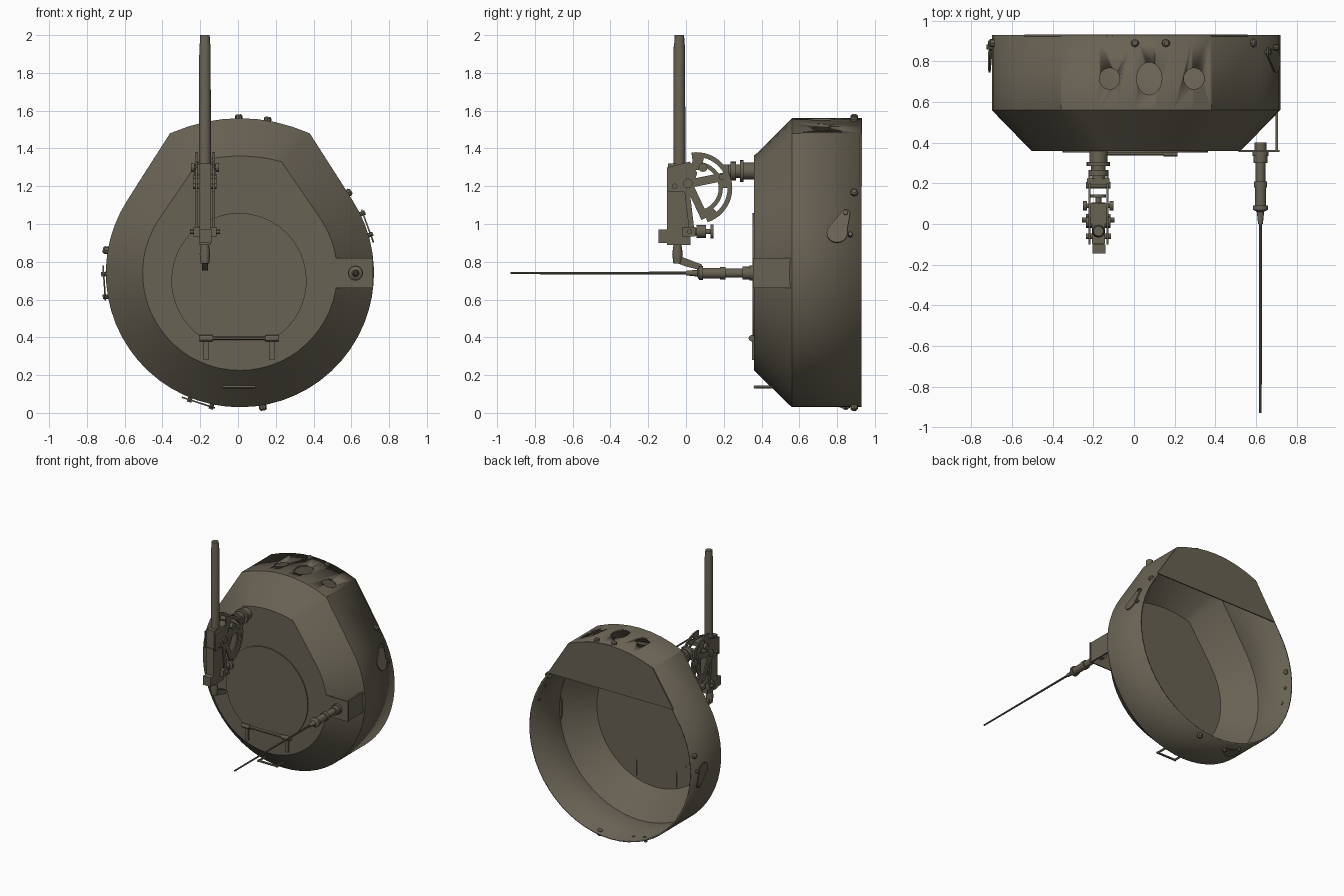
import bpy, bmesh, math
from mathutils import Vector, Matrix

if "Cube" in bpy.data.objects:
    bpy.data.objects.remove(bpy.data.objects["Cube"])

paint = bpy.data.materials.new("olive_drab")
paint.use_nodes = True
paint.diffuse_color = (0.14, 0.122, 0.088, 1)
bsdf = paint.node_tree.nodes["Principled BSDF"]
bsdf.inputs["Base Color"].default_value = paint.diffuse_color
bsdf.inputs["Roughness"].default_value = 0.8

CX, CZ, MX = 0.01, 0.74, -0.175   # shell axis, gun mount x


def finish(name, bm):
    bmesh.ops.recalc_face_normals(bm, faces=bm.faces)
    me = bpy.data.meshes.new(name)
    bm.to_mesh(me)
    bm.free()
    me.materials.append(paint)
    me.shade_smooth()
    me.set_sharp_from_angle(angle=math.radians(30))
    ob = bpy.data.objects.new(name, me)
    bpy.context.collection.objects.link(ob)
    return ob


def loft(name, rings, caps=True):
    """Skin a list of equal-length point rings."""
    bm = bmesh.new()
    rows = [[bm.verts.new(p) for p in ring] for ring in rings]
    n = len(rows[0])
    for a, b in zip(rows, rows[1:]):
        for i in range(n):
            j = (i + 1) % n
            bm.faces.new((a[i], a[j], b[j], b[i]))
    bm.faces.new(rows[0])
    if caps:
        bm.faces.new(rows[-1])
    return finish(name, bm)


def prism(name, pts, axis, lo, hi):
    """Extrude an outline: (x, z) along y, or (y, z) along x."""
    place = (lambda p, d: (p[0], d, p[1])) if axis == "y" else (lambda p, d: (d, p[0], p[1]))
    return loft(name, [[place(p, d) for p in pts] for d in (lo, hi)])


def box(name, x, y, z):
    return prism(name, [(x[0], z[0]), (x[1], z[0]), (x[1], z[1]), (x[0], z[1])], "y", *y)


def lathe(name, profile, origin, axis, sides=20):
    """Turn (distance, radius) pairs about an axis."""
    q = Vector(axis).to_track_quat("Z", "Y")
    o = Vector(origin)
    return loft(name, [[o + q @ Vector((r * math.cos(k * math.tau / sides),
                                        r * math.sin(k * math.tau / sides), d))
                        for k in range(sides)] for d, r in profile])


def rod(name, a, b, r, sides=12):
    d = Vector(b) - Vector(a)
    return lathe(name, [(0, r), (d.length, r)], a, d, sides)


def arc(cx, cz, r, a0, a1, n):
    return [(cx + r * math.cos(math.radians(a0 + (a1 - a0) * i / n)),
             cz + r * math.sin(math.radians(a0 + (a1 - a0) * i / n))) for i in range(n + 1)]


def outline(r, half, top, sag):
    """Round bottom, straight shoulders, gently bowed top."""
    crown = [(CX + half * u, top + sag * (1 - u * u)) for u in [-1 + i / 4 for i in range(9)]]
    return arc(CX, CZ, r, 33, -213, 40) + crown


# Shell: thin wall, open at the back
outer, inner = outline(0.71, 0.37, 1.48, 0.08), outline(0.515, 0.22, 1.33, 0.03)
rings = [[(x, y, z) for x, z in o] for o, y in ((inner, 0.36), (outer, 0.56), (outer, 0.93))]
shell = loft("shell", rings, caps=False)
solid = shell.modifiers.new("wall", "SOLIDIFY")
solid.thickness, solid.offset = 0.012, -1
bpy.context.view_layer.objects.active = shell
bpy.ops.object.modifier_apply(modifier="wall")

# Roof ports cut through the wall
for x, rx, ry in ((-0.12, 0.05, 0.052), (0.075, 0.062, 0.08), (0.295, 0.05, 0.052)):
    cutter = lathe("port_cutter", [(0, 1), (0.3, 1)], (0, 0, 0), (0, 0, 1), 28)
    cutter.data.transform(Matrix.Translation((x, 0.715, 1.42)) @ Matrix.Diagonal((rx, ry, 1, 1)))
    cutter.hide_render = True
    cut = shell.modifiers.new("port", "BOOLEAN")
    cut.operation, cut.solver, cut.object = "DIFFERENCE", "EXACT", cutter
    bpy.ops.object.modifier_apply(modifier="port")
    bpy.data.objects.remove(cutter)

# Upper back plate
sill = 1.2
edge = CX + 0.37 + (1.48 - sill) * 0.64
prism("back_plate", outer[-9:] + [(edge, sill), (2 * CX - edge, sill)], "y", 0.922, 0.931)

# Round hatch with a flat lower edge, hinge bar and straps
prism("hatch", arc(0.005, 0.70, 0.358, -57, 237, 40), "y", 0.352, 0.377)
rod("hinge_bar", (-0.2, 0.348, 0.395), (0.2, 0.348, 0.395), 0.01)
for x in (-0.17, 0.18):
    box("hinge_strap", (x - 0.013, x + 0.013), (0.35, 0.378), (0.28, 0.41))
    rod("hinge_knuckle", (x - 0.035, 0.348, 0.395), (x + 0.035, 0.348, 0.395), 0.017)

# Lower step handle
for x in (-0.075, 0.085):
    rod("step_leg", (x, 0.36, 0.138), (x, 0.46, 0.138), 0.008)
rod("step_bar", (-0.083, 0.366, 0.138), (0.093, 0.366, 0.138), 0.008)

# Aerial bracket and whip aerial
box("bracket_front", (0.515, 0.715), (0.355, 0.364), (0.66, 0.82))
box("bracket_side", (0.695, 0.708), (0.36, 0.57), (0.66, 0.82))
lathe("aerial_base", [(-0.04, 0.03), (0, 0.03), (0, 0.04), (0.025, 0.04), (0.025, 0.034),
                      (0.06, 0.034), (0.06, 0.024), (0.15, 0.024), (0.15, 0.033), (0.18, 0.033),
                      (0.18, 0.028), (0.27, 0.028), (0.27, 0.037), (0.29, 0.037), (0.3, 0.018),
                      (0.36, 0.012)], (0.622, 0.36, 0.74), (0, -1, 0))
lathe("aerial_whip", [(0, 0.008), (0.93, 0.006)], (0.622, 0, 0.74), (0, -1, 0), 10)

# Rim bolts
for x, z in ((0.005, 1.555), (0.155, 1.542), (0.578, 1.16), (0.13, 0.038), (-0.69, 0.86)):
    lathe("rim_bolt", [(-0.02, 0.02), (0.018, 0.02), (0.026, 0.012)],
          (x, 0.89, z), (x - CX, 0, z - CZ), 8)

# Teardrop cover flaps around the wall
for angle in (20, 184, 252):
    drop = arc(0.8, -0.035, 0.055, 150, 375, 16) + arc(0.845, 0.07, 0.025, 15, 150, 8)
    turn = Matrix.Translation((CX, 0, CZ)) @ Matrix.Rotation(math.radians(-angle), 4, "Y")
    parts = [prism("teardrop_flap", drop, "x", 0.716, 0.724)]
    for y, z in ((0.845, 0.075), (0.87, -0.045)):
        parts.append(rod("flap_pin", (0.69, y, z), (0.733, y, z), 0.012, 8))
    for p in parts:
        p.data.transform(turn)

# Gun mount: socket joining the shell
lathe("mount_socket", [(0, 0.045), (0.06, 0.045), (0.06, 0.058), (0.08, 0.058), (0.08, 0.036),
                       (0.1, 0.036), (0.1, 0.05), (0.13, 0.05), (0.13, 0.035), (0.17, 0.035)],
      (MX, 0.365, 1.28), (0, -1, 0))
box("socket_yoke", (MX - 0.055, MX + 0.055), (0.195, 0.225), (1.235, 1.315))

# Barrel and receiver
lathe("barrel", [(0, 0.032), (0.62, 0.03), (0.64, 0.027), (0.68, 0.025)],
      (MX, -0.035, 1.32), (0, 0, 1), 24)
box("receiver", (MX - 0.03, MX + 0.03), (-0.1, 0.025), (0.89, 1.18))
box("receiver_top", (MX - 0.032, MX + 0.032), (-0.095, 0.01), (1.18, 1.32))
box("rear_block", (MX - 0.03, MX + 0.035), (-0.145, -0.1), (0.9, 0.97))
lathe("grip_neck", [(0, 0.022), (0.05, 0.028), (0.11, 0.02)], (MX, -0.045, 0.79), (0, 0, 1))
prism("trigger_lever", [(-0.04, 0.79), (0.0, 0.775), (0.08, 0.755), (0.085, 0.785), (-0.02, 0.825)],
      "x", MX - 0.015, MX + 0.015)

# Side plates and elevation sectors, mirrored on both sides of the gun
for s in (-1, 1):
    x0, x1 = MX + s * 0.04, MX + s * 0.05

    def plate(name, pts):
        prism(name, pts, "x", x0, x1)

    def spoke(a, b, w):
        d = (Vector(b) - Vector(a)).normalized() * w
        n = Vector((-d.y, d.x))
        plate("sector_spoke", [Vector(a) + n, Vector(b) + n, Vector(b) - n, Vector(a) - n])

    plate("cradle_plate", [(-0.1, 1.17), (0.025, 1.17), (0.06, 1.27), (0.02, 1.33), (-0.1, 1.3)])
    for r0, r1 in ((0.165, 0.19), (0.118, 0.14)):
        plate("sector_band", arc(0.055, 1.19, r1, -72, 98, 24) + arc(0.055, 1.19, r0, 98, -72, 24))
    for a0 in (-72, 0, 76):
        plate("sector_web", arc(0.055, 1.19, 0.17, a0, a0 + 22, 4)
              + arc(0.055, 1.19, 0.13, a0 + 22, a0, 4))
    spoke((0.0, 1.21), (0.06, 1.35), 0.016)
    spoke((0.0, 1.21), (0.2, 1.25), 0.022)
    spoke((0.02, 1.2), (0.1, 1.03), 0.02)
    spoke((0.0, 1.22), (0.03, 0.97), 0.014)
    rod("pivot_boss", (MX + s * 0.03, 0.01, 1.215), (MX + s * 0.06, 0.01, 1.215), 0.026)
    rod("plate_boss", (MX + s * 0.03, -0.06, 1.2), (MX + s * 0.062, -0.06, 1.2), 0.014)
    rod("clamp_knob", (MX + s * 0.055, 0.09, 1.3), (MX + s * 0.075, 0.09, 1.3), 0.024)
    box("lower_lug", (MX + s * 0.03, MX + s * 0.06), (-0.02, 0.05), (0.935, 0.985))

rod("clamp_shaft", (MX - 0.07, 0.09, 1.3), (MX + 0.07, 0.09, 1.3), 0.012)
box("cradle_bridge", (MX - 0.05, MX + 0.05), (0.0, 0.1), (1.285, 1.315))
rod("pivot_shaft", (MX - 0.06, 0.19, 1.25), (MX + 0.06, 0.19, 1.25), 0.016)
rod("lower_shaft", (MX - 0.08, 0.02, 0.96), (MX + 0.08, 0.02, 0.96), 0.013)

# Elevation lock handle
lathe("lock_handle", [(0, 0.02), (0.03, 0.02), (0.03, 0.034), (0.08, 0.034), (0.08, 0.014),
                      (0.105, 0.014), (0.105, 0.038), (0.12, 0.038)], (MX, 0.025, 0.96), (0, 1, 0))
